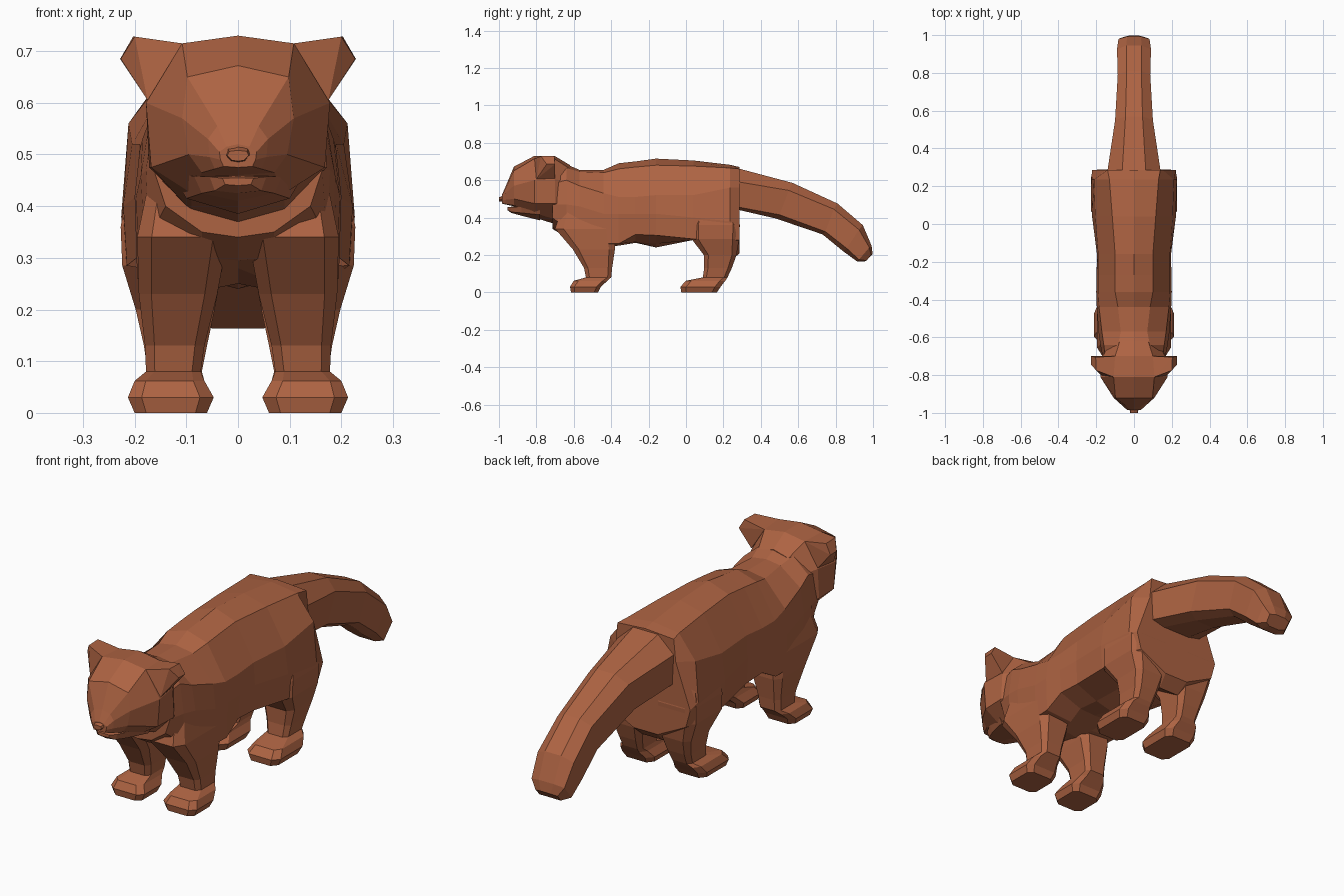
import bpy, bmesh

fur = bpy.data.materials.new("rust_fur")
fur.diffuse_color = (0.42, 0.125, 0.055, 1)


def finish(name, bm):
    bmesh.ops.remove_doubles(bm, verts=bm.verts, dist=0.0005)
    bmesh.ops.recalc_face_normals(bm, faces=bm.faces)
    me = bpy.data.meshes.new(name)
    bm.to_mesh(me)
    bm.free()
    me.materials.append(fur)
    ob = bpy.data.objects.new(name, me)
    bpy.context.collection.objects.link(ob)
    return ob


def loft(name, rings):
    """Skin a row of closed rings with flat faces and cap both ends."""
    bm = bmesh.new()
    rows = [[bm.verts.new(p) for p in r] for r in rings]
    n = len(rows[0])
    for a, b in zip(rows, rows[1:]):
        for i in range(n):
            j = (i + 1) % n
            bm.faces.new((a[i], a[j], b[j], b[i]))
    bm.faces.new(rows[0])
    bm.faces.new(rows[-1])
    return finish(name, bm)


def section(y, half):
    """Symmetric cross-section from half a profile, top centre to bottom centre."""
    return [(x, y, z) for x, z in half] + [(-x, y, z) for x, z in half[-2:0:-1]]


def hull(name, pts):
    bm = bmesh.new()
    for p in pts:
        bm.verts.new(p)
    bmesh.ops.convex_hull(bm, input=bm.verts)
    return finish(name, bm)


# Torso: neck to rump
loft("body", [section(y, h) for y, h in [
    (-.715, [(0, .69), (.09, .66), (.15, .58), (.163, .47), (.14, .40), (.07, .35), (0, .34)]),
    (-.64, [(0, .685), (.085, .665), (.16, .60), (.178, .47), (.172, .34), (.07, .30), (0, .295)]),
    (-.57, [(0, .655), (.07, .645), (.17, .57), (.188, .46), (.18, .30), (.05, .26), (0, .28)]),
    (-.44, [(0, .655), (.085, .64), (.185, .53), (.197, .42), (.192, .26), (.05, .24), (0, .25)]),
    (-.36, [(0, .69), (.10, .66), (.19, .51), (.20, .42), (.195, .26), (.06, .25), (0, .255)]),
    (-.27, [(0, .70), (.10, .67), (.19, .51), (.198, .42), (.19, .31), (.08, .27), (0, .265)]),
    (-.16, [(0, .715), (.10, .68), (.19, .52), (.196, .42), (.19, .305), (.08, .26), (0, .24)]),
    (.04, [(0, .705), (.115, .675), (.205, .52), (.222, .40), (.215, .285), (.05, .28), (0, .28)]),
    (.235, [(0, .682), (.13, .665), (.212, .56), (.226, .38), (.222, .28), (.05, .163), (0, .163)]),
    (.287, [(0, .67), (.14, .66), (.15, .56), (.222, .36), (.20, .28), (.06, .21), (0, .21)]),
]])

# Tail: flattened tube drooping to a blunt tip; each station has its own slope
tail = []
for w, top, upper, lower, bottom in [
    (.14, (.27, .665), (.285, .59), (.285, .455), (.285, .44)),
    (.10, (.57, .585), (.55, .545), (.50, .415), (.48, .395)),
    (.086, (.81, .475), (.79, .445), (.745, .325), (.73, .31)),
    (.09, (.945, .36), (.925, .335), (.86, .235), (.84, .22)),
    (.082, (.992, .25), (.98, .24), (.925, .175), (.915, .165)),
    (.055, (.998, .205), (.99, .20), (.965, .17), (.955, .165)),
]:
    half = [(.45 * w, top), (w, upper), (.95 * w, lower), (.5 * w, bottom)]
    tail.append([(x, y, z) for x, (y, z) in half] + [(-x, y, z) for x, (y, z) in half[::-1]])
loft("tail", tail)

# Head: nape to muzzle
loft("head", [section(y, h) for y, h in [
    (-.62, [(0, .68), (.075, .66), (.12, .59), (.13, .47), (.08, .40), (0, .36)]),
    (-.70, [(0, .728), (.10, .712), (.165, .605), (.172, .475), (.09, .39), (0, .365)]),
    (-.81, [(0, .73), (.108, .715), (.178, .60), (.168, .475), (.09, .425), (0, .40)]),
    (-.92, [(0, .672), (.098, .65), (.108, .57), (.095, .50), (.07, .465), (0, .46)]),
    (-.965, [(0, .565), (.04, .555), (.058, .53), (.055, .495), (.045, .472), (0, .47)]),
    (-.985, [(0, .52), (.022, .515), (.036, .505), (.034, .49), (.028, .477), (0, .475)]),
]])

# Nose
loft("nose", [section(y, h) for y, h in [
    (-.96, [(0, .525), (.022, .518), (.026, .50), (.015, .485), (0, .483)]),
    (-1.0, [(0, .508), (.017, .506), (.021, .498), (.012, .489), (0, .487)]),
]])

# Lower jaw
loft("lower_jaw", [section(y, h) for y, h in [
    (-.78, [(0, .47), (.13, .465), (.10, .415), (0, .385)]),
    (-.88, [(0, .46), (.085, .458), (.07, .425), (0, .41)]),
    (-.935, [(0, .458), (.055, .457), (.045, .43), (0, .425)]),
    (-.955, [(0, .455), (.03, .454), (.025, .442), (0, .44)]),
]])

# Legs: horizontal rings (z, front y, back y, inner x, outer x) with cut corners
front = [(0, -.615, -.47, .06, .20), (.03, -.62, -.455, .047, .213),
         (.062, -.60, -.42, .065, .20), (.08, -.535, -.40, .072, .178),
         (.13, -.545, -.395, .065, .180), (.23, -.605, -.38, .04, .192),
         (.34, -.70, -.38, .02, .195), (.46, -.66, -.42, .04, .17)]
hind = [(0, -.025, .165, .06, .20), (.03, -.03, .185, .047, .213),
        (.062, 0, .21, .065, .20), (.08, .09, .222, .07, .175),
        (.13, .097, .245, .06, .182), (.20, .095, .27, .045, .198),
        (.285, .03, .284, .03, .224), (.36, .03, .288, .03, .227),
        (.52, .07, .25, .05, .20)]
for side, s in (("left", 1), ("right", -1)):
    for kind, rows in (("front", front), ("hind", hind)):
        rings = []
        for z, a, b, i, o in rows:
            c, d = (o - i) * .16, (b - a) * .14
            rings.append([(s * x, y, z) for x, y in (
                (i + c, a), (o - c, a), (o, a + d), (o, b - d),
                (o - c, b), (i + c, b), (i, b - d), (i, a + d))])
        loft(f"{kind}_leg_{side}", rings)

    # Ear: wedge flaring out from the crown
    hull(f"ear_{side}", [(s * x, y, z) for x, y, z in (
        (.108, -.81, .715), (.175, -.80, .605), (.20, -.775, .728), (.227, -.745, .685),
        (.203, -.705, .728), (.228, -.70, .685), (.10, -.70, .712), (.165, -.70, .61))])

    # Eyelid: tiny faceted bump
    hull(f"eyelid_{side}", [(s * x, y, z) for x, y, z in (
        (.035, -.945, .575), (.075, -.925, .575), (.055, -.93, .59),
        (.055, -.955, .565), (.055, -.94, .555), (.055, -.90, .57))])
